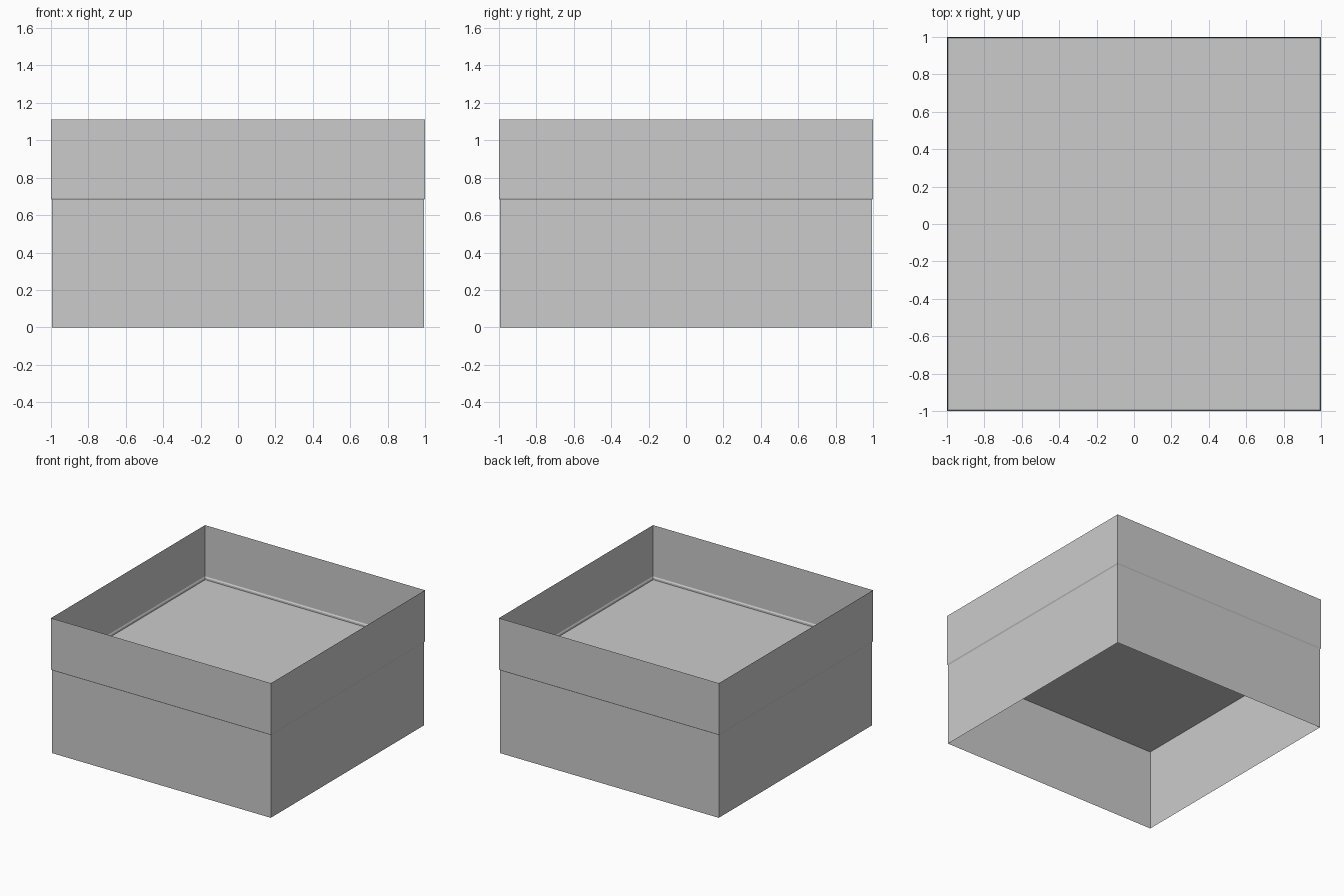
import bpy, bmesh

if "Cube" in bpy.data.objects:
    bpy.data.objects.remove(bpy.data.objects["Cube"])


def mesh_object(name, bm):
    mesh = bpy.data.meshes.new(name)
    bm.to_mesh(mesh)
    bm.free()
    obj = bpy.data.objects.new(name, mesh)
    bpy.context.collection.objects.link(obj)
    return obj


def square_ring(bm, half, z):
    corners = [(-1, -1), (1, -1), (1, 1), (-1, 1)]
    return [bm.verts.new((x * half, y * half, z)) for x, y in corners]


def square_walls(name, profile):
    """Open thin-sheet walls through (half width, height) profile points."""
    bm = bmesh.new()
    rings = [square_ring(bm, h, z) for h, z in profile]
    for low, high in zip(rings, rings[1:]):
        for i in range(4):
            j = (i + 1) % 4
            bm.faces.new((low[i], low[j], high[j], high[i]))
    return mesh_object(name, bm)


INNER, OUTER = 0.994, 1.0

# Lower walls, open underneath
square_walls("lower_walls", [(INNER, 0.0), (INNER, 0.68)])

# Slightly wider upper walls with a small step at the bottom, open on top
square_walls("upper_walls", [(INNER, 0.68), (OUTER, 0.69), (OUTER, 1.11)])

# Thin panel closing the middle
bm = bmesh.new()
bm.faces.new(square_ring(bm, INNER, 0.665))
mesh_object("middle_panel", bm)
